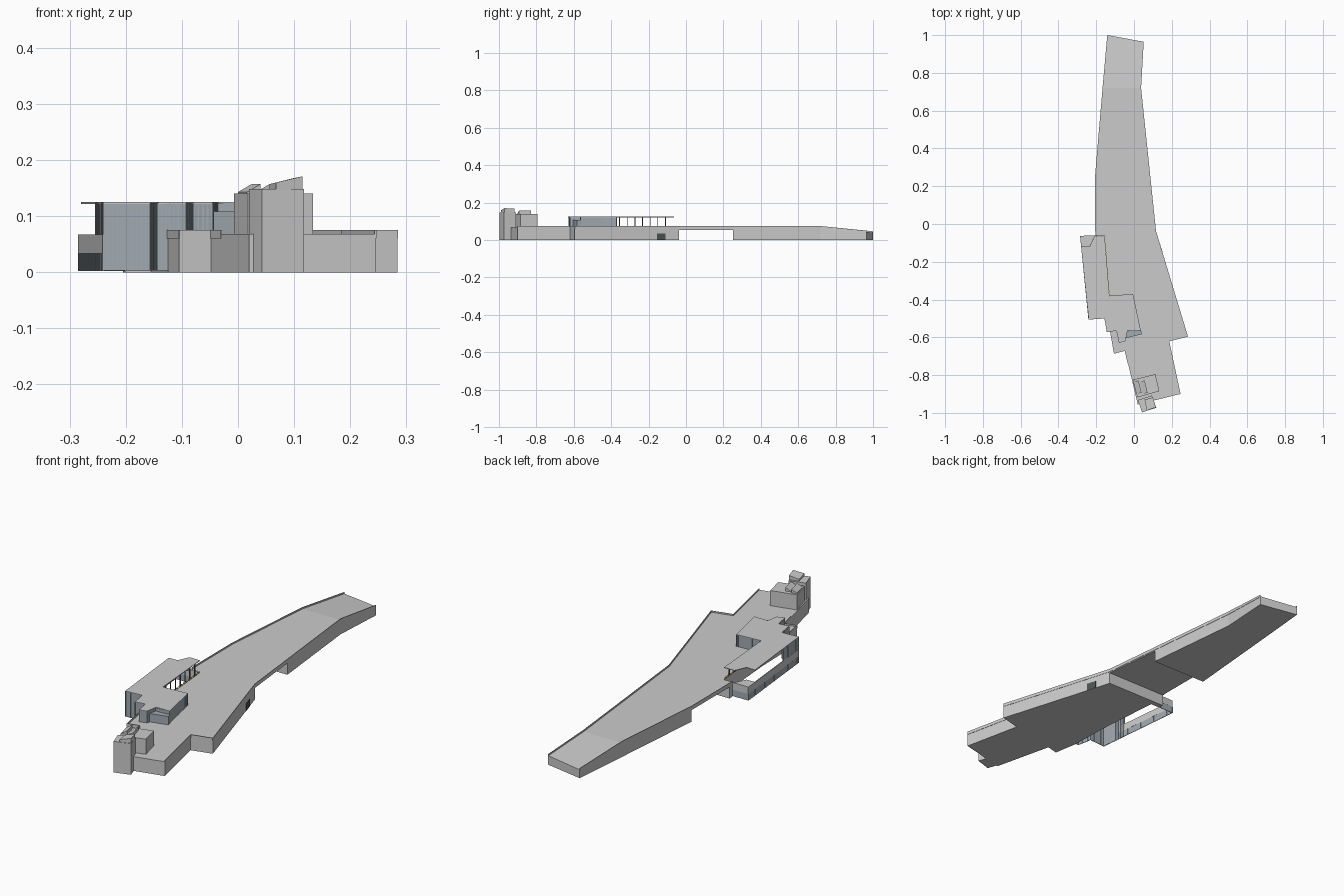
import bpy, bmesh
from mathutils import Vector

if "Cube" in bpy.data.objects:
    bpy.data.objects.remove(bpy.data.objects["Cube"])

def material(name, rgb):
    m = bpy.data.materials.new(name)
    m.diffuse_color = (*rgb, 1)
    m.use_nodes = True
    m.node_tree.nodes["Principled BSDF"].inputs["Base Color"].default_value = m.diffuse_color
    return m

GLASS = material("grey_glass", (0.36, 0.41, 0.45))
DARK = material("dark_frame", (0.08, 0.09, 0.09))
YELLOW = material("yellow_trim", (0.75, 0.55, 0.12))

def finish(name, bm, mat=None):
    bmesh.ops.recalc_face_normals(bm, faces=bm.faces)
    me = bpy.data.meshes.new(name)
    bm.to_mesh(me)
    bm.free()
    ob = bpy.data.objects.new(name, me)
    bpy.context.collection.objects.link(ob)
    if mat:
        me.materials.append(mat)
    return ob

def add_prism(bm, pts, z0, z1):
    """Upright prism; z1 is one height or one height per corner."""
    tops = z1 if isinstance(z1, (list, tuple)) else [z1] * len(pts)
    low = [bm.verts.new((x, y, z0)) for x, y in pts]
    top = [bm.verts.new((p[0], p[1], z)) for p, z in zip(pts, tops)]
    bm.faces.new(low[::-1])
    bm.faces.new(top)
    for i in range(len(pts)):
        j = (i + 1) % len(pts)
        bm.faces.new((low[i], low[j], top[j], top[i]))

def prism(name, pts, z0, z1, mat=None):
    bm = bmesh.new()
    add_prism(bm, pts, z0, z1)
    return finish(name, bm, mat)

def wall(name, path, z0, z1, t=0.003, mat=None):
    """Thin wall along a path; z0 and z1 may vary per point."""
    n = len(path)
    z0 = z0 if isinstance(z0, list) else [z0] * n
    z1 = z1 if isinstance(z1, list) else [z1] * n
    bm = bmesh.new()
    for i in range(n - 1):
        a, b = Vector(path[i]), Vector(path[i + 1])
        d = (b - a).normalized() * t / 2
        s = Vector((-d.y, d.x))
        quad = [(a + s, i), (b + s, i + 1), (b - s, i + 1), (a - s, i)]
        lo = [bm.verts.new((p.x, p.y, z0[k])) for p, k in quad]
        hi = [bm.verts.new((p.x, p.y, z1[k])) for p, k in quad]
        bm.faces.new(lo[::-1])
        bm.faces.new(hi)
        for k in range(4):
            m = (k + 1) % 4
            bm.faces.new((lo[k], lo[m], hi[m], hi[k]))
    return finish(name, bm, mat)

def posts(name, path, z0, z1, step, w, mat=None):
    """Row of slim square posts spaced along a path."""
    bm = bmesh.new()
    for a, b in zip(path, path[1:]):
        a, b = Vector(a), Vector(b)
        n = max(1, round((b - a).length / step))
        for i in range(n + 1):
            p = a.lerp(b, i / n)
            h = w / 2
            add_prism(bm, [(p.x - h, p.y - h), (p.x + h, p.y - h),
                           (p.x + h, p.y + h), (p.x - h, p.y + h)], z0, z1)
    return finish(name, bm, mat)

DECK, RIM, ROOF = 0.068, 0.075, 0.125

# Deck: south podium, bridge over the underpass, north block and ramp
south = [(0.115, -0.037), (-0.204, -0.037), (-0.201, -0.062), (-0.155, -0.062),
         (-0.13, -0.38), (-0.125, -0.57), (-0.105, -0.685), (-0.048, -0.67),
         (0.02, -0.955), (0.245, -0.90), (0.185, -0.62), (0.284, -0.595)]
prism("south_podium", south, 0, DECK)
prism("bridge_deck", [(0.115, -0.037), (0.085, 0.25), (-0.205, 0.25), (-0.204, -0.037)], 0.055, DECK)
prism("north_podium", [(0.085, 0.25), (0.036, 0.72), (-0.165, 0.72), (-0.205, 0.25)], 0, DECK)
prism("north_ramp", [(0.036, 0.72), (0.05, 0.965), (-0.14, 1.0), (-0.165, 0.72)],
      0, [DECK, 0.043, 0.04, DECK])

# Parapets on the long edges
wall("east_parapet", [(0.05, 0.965), (0.036, 0.72), (0.115, -0.037), (0.284, -0.595),
                      (0.185, -0.62), (0.245, -0.90)],
     [0.04] + [0.06] * 5, [0.05] + [RIM] * 5)
wall("west_parapet", [(-0.14, 1.0), (-0.165, 0.72), (-0.205, 0.25), (-0.204, -0.037), (-0.201, -0.062)],
     [0.037] + [0.06] * 4, [0.047] + [RIM] * 4)
wall("southwest_parapet", [(-0.125, -0.57), (-0.105, -0.685), (-0.048, -0.67), (-0.03, -0.745)], 0.06, RIM)

# Doorway in the east face
wall("east_door", [(0.135, -0.11), (0.149, -0.156)], 0.001, 0.035, 0.008, DARK)

# Roof sheet of the hall
roof = [(-0.21, -0.065), (-0.155, -0.065), (-0.13, -0.38), (-0.005, -0.37), (0.036, -0.565),
        (-0.035, -0.565), (-0.045, -0.62), (-0.08, -0.63), (-0.092, -0.565), (-0.142, -0.572),
        (-0.155, -0.50), (-0.24, -0.506), (-0.28, -0.12), (-0.235, -0.12)]
prism("hall_roof", roof, ROOF - 0.003, ROOF)

# Glazed walls with mullions
west_glass = [(-0.253, -0.37), (-0.239, -0.504), (-0.156, -0.498), (-0.143, -0.57), (-0.122, -0.568)]
east_glass = [(-0.122, -0.568), (-0.092, -0.564), (-0.079, -0.628), (-0.046, -0.618), (-0.036, -0.567),
              (0.034, -0.563), (-0.006, -0.372), (-0.13, -0.382)]
for side, path, base in (("west", west_glass, 0.003), ("east", east_glass, DECK)):
    wall(side + "_hall_glazing", path, base, ROOF - 0.002, 0.002, GLASS)
    posts(side + "_hall_mullions", path, base, ROOF - 0.002, 0.008, 0.003, GLASS)
prism("low_annex", [(-0.044, -0.605), (0.042, -0.583), (0.036, -0.56), (-0.036, -0.56)],
      DECK, 0.108, GLASS)

# Open-topped lower storey on the west side
shell = [(-0.155, -0.062), (-0.284, -0.064), (-0.24, -0.504)]
wall("lower_storey_wall", shell, 0.033, 0.067)
wall("lower_storey_glazing", shell, 0.002, 0.033, 0.002, GLASS)
posts("lower_storey_mullions", shell, 0.002, 0.033, 0.012, 0.003, GLASS)
prism("terrace", [(-0.284, -0.064), (-0.21, -0.064), (-0.235, -0.12), (-0.279, -0.12)], 0.064, 0.067)

# Open colonnade along the deck
line = [(-0.151, -0.11), (-0.132, -0.355)]
posts("colonnade", line, DECK, ROOF - 0.002, 0.041, 0.004, DARK)
posts("yellow_blocks", [(-0.154, -0.08), (-0.130, -0.36)], DECK, DECK + 0.005, 0.02, 0.006, YELLOW)

# South tower with sloped penthouse
prism("tower", [(0.02, -0.932), (0.043, -0.997), (0.118, -0.973), (0.095, -0.908)], 0, 0.148)
prism("tower_penthouse", [(0.056, -0.93), (0.068, -0.988), (0.115, -0.97), (0.1, -0.918)],
      0.147, [0.157, 0.16, 0.171, 0.168])

# Square block behind it with wedge rooflights
prism("rear_block", [(-0.007, -0.825), (0.018, -0.918), (0.134, -0.885), (0.113, -0.795)], DECK, 0.14)
for i, s in enumerate((0, 0.032)):
    prism(f"rooflight_{i + 1}", [(0.0 + s, -0.835), (0.016 + s, -0.9), (0.04 + s, -0.893), (0.024 + s, -0.828)],
          0.139, [0.143, 0.143, 0.157, 0.157])
